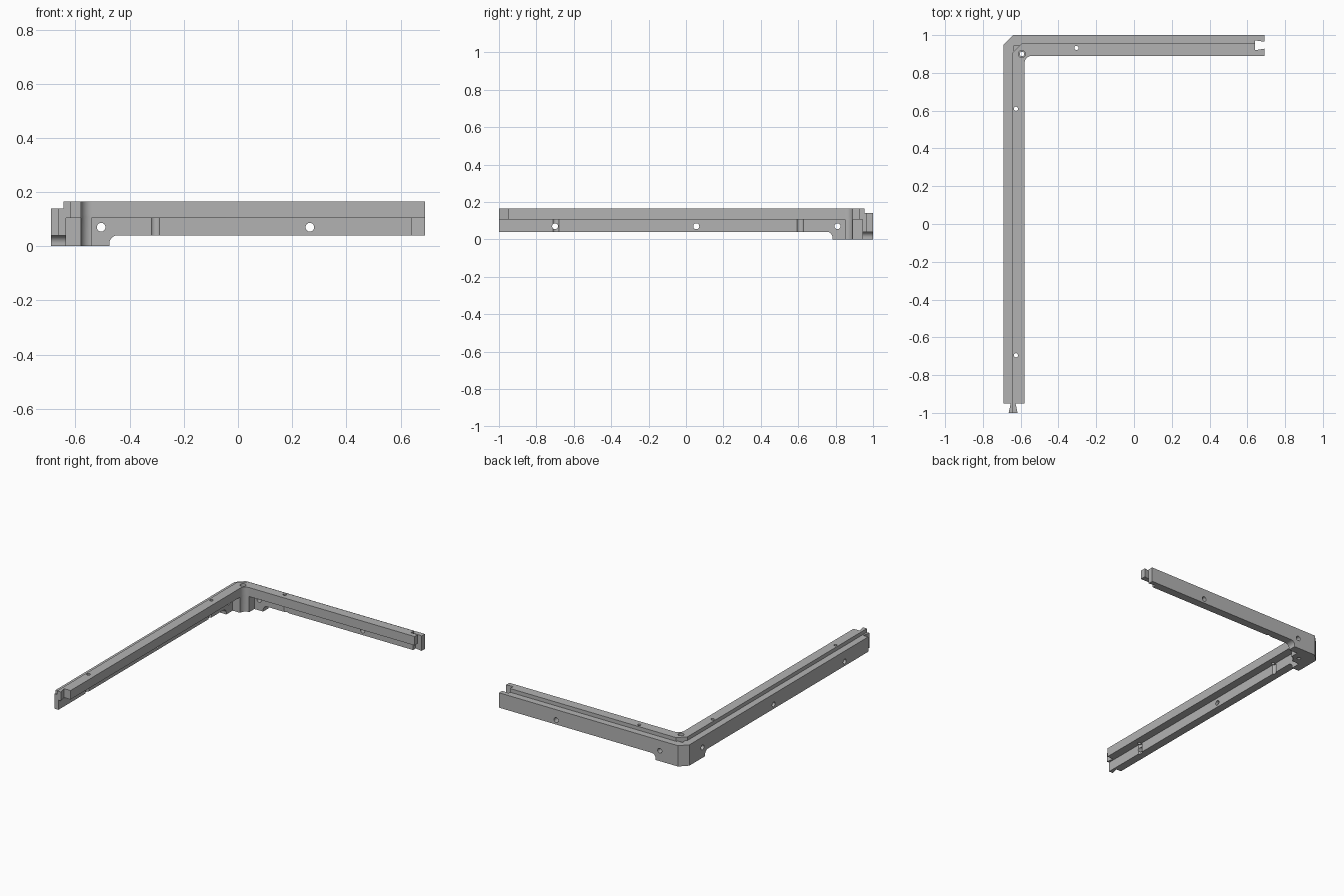
import bpy, bmesh
from math import cos, sin, pi, radians

cube = bpy.data.objects.get("Cube")
if cube:
    bpy.data.objects.remove(cube, do_unlink=True)

grey = bpy.data.materials.new("plain_grey")
grey.use_nodes = True
GREY = (0.45, 0.45, 0.45, 1)
grey.diffuse_color = GREY
grey.node_tree.nodes["Principled BSDF"].inputs["Base Color"].default_value = GREY


def prism(name, pts, lo, hi, axis="z"):
    """Extrude a flat outline between lo and hi along an axis."""
    place = {"x": lambda a, b, c: (c, a, b),
             "y": lambda a, b, c: (a, c, b),
             "z": lambda a, b, c: (a, b, c)}[axis]
    bm = bmesh.new()
    low = [bm.verts.new(place(a, b, lo)) for a, b in pts]
    high = [bm.verts.new(place(a, b, hi)) for a, b in pts]
    bm.faces.new(low)
    bm.faces.new(high)
    n = len(pts)
    for i in range(n):
        j = (i + 1) % n
        bm.faces.new((low[i], low[j], high[j], high[i]))
    bmesh.ops.recalc_face_normals(bm, faces=bm.faces)
    mesh = bpy.data.meshes.new(name)
    bm.to_mesh(mesh)
    bm.free()
    mesh.materials.append(grey)
    obj = bpy.data.objects.new(name, mesh)
    bpy.context.collection.objects.link(obj)
    return obj


def arc(cx, cy, r, start, end, steps=10):
    return [(cx + r * cos(radians(start + (end - start) * i / steps)),
             cy + r * sin(radians(start + (end - start) * i / steps)))
            for i in range(steps + 1)]


def circle(cx, cy, r, n=24):
    return [(cx + r * cos(2 * pi * i / n), cy + r * sin(2 * pi * i / n)) for i in range(n)]


def combine(target, tool, operation):
    mod = target.modifiers.new("combine", "BOOLEAN")
    mod.operation = operation
    mod.solver = "EXACT"
    mod.object = tool
    bpy.context.view_layer.objects.active = target
    bpy.ops.object.modifier_apply(modifier=mod.name)
    bpy.data.objects.remove(tool, do_unlink=True)


END_X, END_Y = 0.69, -1.0
inner_fillet = arc(-0.54, 0.85, 0.04, 180, 90)

# Outer wall with a chamfered corner
frame = prism("corner_frame", [
    (-0.69, END_Y), (-0.69, 0.95), (-0.64, 1.0), (END_X, 1.0),
    (END_X, 0.945), (-0.635, 0.945), (-0.635, END_Y)], 0, 0.14)

# Raised inner rail
rail = prism("inner_rail", [
    (-0.645, END_Y), (-0.645, 0.905), (-0.595, 0.955), (END_X, 0.955),
    (END_X, 0.89)] + inner_fillet[::-1] + [(-0.58, END_Y)], 0.105, 0.165)
combine(frame, rail, "UNION")

# Corner post under the rail
post = prism("corner_post", [(-0.66, 0.85)] + inner_fillet
             + [(-0.54, 0.97), (-0.66, 0.97)], 0, 0.12)
combine(frame, post, "UNION")

# Undersides cut away beyond the corner foot
cutters = [
    prism("foot_cut_short", [(-0.475, -0.1)] + arc(-0.445, 0.01, 0.03, 180, 90)
          + [(0.8, 0.04), (0.8, -0.1)], 0.85, 1.1, "y"),
    prism("foot_cut_long", [(0.783, -0.1)] + arc(0.753, 0.01, 0.03, 0, 90)
          + [(-1.1, 0.04), (-1.1, -0.1)], -0.8, -0.5, "x")]

# Dovetail tongue on the long arm
for side in (-1, 1):
    cutters.append(prism("tongue_cut", [
        (-0.64 + side * d, y) for d, y in
        ((0.15, -0.95), (0.013, -0.95), (0.0235, -1.0), (0.0235, -1.1), (0.15, -1.1))],
        -0.1, 0.3))

# Dovetail socket on the short arm
cutters.append(prism("socket_cut", [
    (0.64, 0.92), (0.64, 0.972), (0.69, 0.965), (0.75, 0.965),
    (0.75, 0.928), (0.69, 0.928)], -0.1, 0.3))

# Upright screw holes, widened below the rail
for x, y in ((-0.305, 0.932), (-0.625, 0.61), (-0.625, -0.695)):
    cutters.append(prism("rail_hole", circle(x, y, 0.011), 0.05, 0.3))
    cutters.append(prism("hole_relief", circle(x, y, 0.02), -0.1, 0.105))

# Corner hole with a wider top
cutters.append(prism("corner_hole", circle(-0.593, 0.9, 0.012), -0.1, 0.3))
cutters.append(prism("corner_hole_top", circle(-0.593, 0.9, 0.019), 0.145, 0.3))

# Side holes through the outer wall
for x in (-0.505, 0.265):
    cutters.append(prism("wall_hole", circle(x, 0.07, 0.016), 0.9, 1.1, "y"))
for y in (0.81, 0.055, -0.7):
    cutters.append(prism("wall_hole", circle(y, 0.07, 0.016), -0.8, -0.6, "x"))

for cutter in cutters:
    combine(frame, cutter, "DIFFERENCE")

bpy.ops.object.select_all(action="DESELECT")
frame.select_set(True)
bpy.context.view_layer.objects.active = frame
bpy.ops.object.shade_smooth_by_angle(angle=radians(30))
